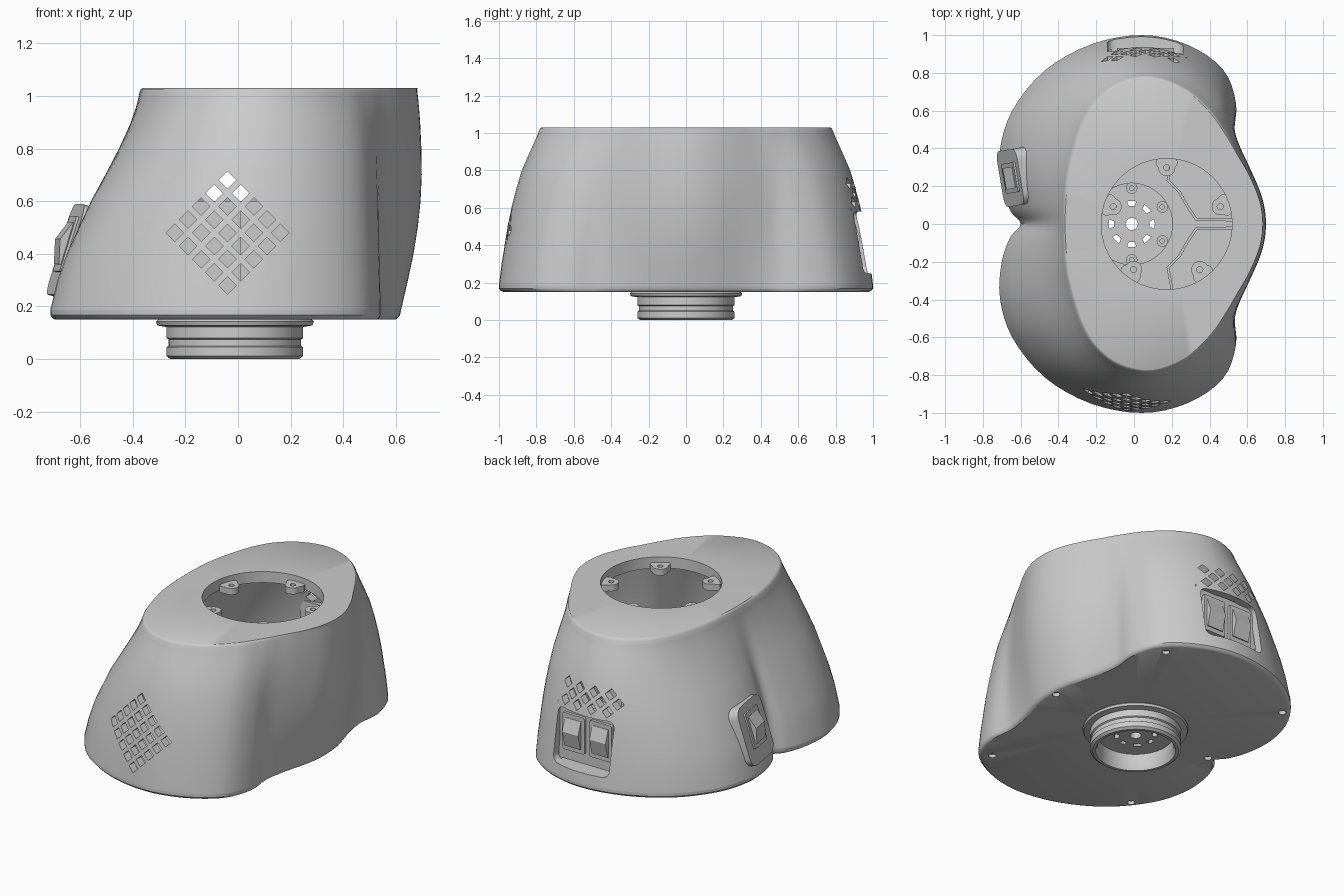
import bpy, bmesh, math
from mathutils import Matrix, Vector

if "Cube" in bpy.data.objects:
    bpy.data.objects.remove(bpy.data.objects["Cube"], do_unlink=True)

GREY = (0.6, 0.6, 0.6, 1)
mat = bpy.data.materials.new("grey plastic")
mat.use_nodes = True
mat.diffuse_color = GREY
mat.node_tree.nodes["Principled BSDF"].inputs["Base Color"].default_value = GREY


# ---------- helpers ----------
def finish(name, bm, smooth=True):
    bmesh.ops.recalc_face_normals(bm, faces=bm.faces)
    mesh = bpy.data.meshes.new(name)
    bm.to_mesh(mesh)
    bm.free()
    mesh.materials.append(mat)
    ob = bpy.data.objects.new(name, mesh)
    bpy.context.collection.objects.link(ob)
    if smooth:
        shade(ob)
    return ob


def activate(ob):
    bpy.ops.object.select_all(action='DESELECT')
    ob.select_set(True)
    bpy.context.view_layer.objects.active = ob


def shade(ob):
    activate(ob)
    bpy.ops.object.shade_smooth_by_angle(angle=math.radians(32))


def loft(name, rings, closed=True):
    """Skin a list of equal rings; closed joins last to first, else cap the ends."""
    bm = bmesh.new()
    loops = [[bm.verts.new(p) for p in ring] for ring in rings]
    n = len(loops[0])
    pairs = list(zip(loops, loops[1:]))
    if closed:
        pairs.append((loops[-1], loops[0]))
    for a, b in pairs:
        for i in range(n):
            j = (i + 1) % n
            bm.faces.new((a[i], a[j], b[j], b[i]))
    if not closed:
        bm.faces.new(loops[0])
        bm.faces.new(loops[-1])
    return finish(name, bm)


def circle(x, y, r, z, n=64):
    return [(x + r * math.cos(k * math.tau / n), y + r * math.sin(k * math.tau / n), z)
            for k in range(n)]


def lathe(name, x, y, profile, closed=True, n=64):
    return loft(name, [circle(x, y, r, z, n) for r, z in profile], closed)


def frame(pos, normal):
    """Matrix with local x = width, y = up the wall, z = outward."""
    n = Vector(normal).normalized()
    up = (Vector((0, 0, 1)) - n * n.z).normalized()
    m = Matrix((up.cross(n), up, n)).transposed().to_4x4()
    m.translation = pos
    return m


def box(name, m, w, h, d, r=0.0):
    """Box centred on a frame, corners around the outward axis rounded by r."""
    bm = bmesh.new()
    bmesh.ops.create_cube(bm, size=1)
    bmesh.ops.scale(bm, vec=(w, h, d), verts=bm.verts)
    if r:
        edges = [e for e in bm.edges if abs(e.verts[0].co.z - e.verts[1].co.z) > d / 2]
        bmesh.ops.bevel(bm, geom=edges, offset=r, segments=5, profile=.5, affect='EDGES')
    bm.transform(m)
    return finish(name, bm)


def cut(ob, cutter):
    mod = ob.modifiers.new("cut", 'BOOLEAN')
    mod.object, mod.operation, mod.solver = cutter, 'DIFFERENCE', 'EXACT'
    activate(ob)
    bpy.ops.object.modifier_apply(modifier=mod.name)
    bpy.data.objects.remove(cutter, do_unlink=True)
    shade(ob)


def outline(half, sub=4):
    """Mirror a half outline across y and smooth it."""
    pts = [Vector(p) for p in half + [(x, -y) for x, y in half[-2:0:-1]]]
    out, n = [], len(pts)
    for i in range(n):
        a, b, c, d = (pts[(i + k) % n] for k in (-1, 0, 1, 2))
        for s in range(sub):
            t = s / sub
            out.append(0.5 * (2 * b + (c - a) * t + (2 * a - 5 * b + 4 * c - d) * t ** 2
                              + (3 * b - a - 3 * c + d) * t ** 3))
    return out


# ---------- body shell ----------
base = outline([(.62, 0), (.605, .15), (.555, .33), (.53, .48), (.54, .64), (.47, .82),
                (.28, .95), (.04, 1), (-.23, .95), (-.475, .81), (-.645, .6), (-.71, .39),
                (-.70, .2), (-.655, .07), (-.60, 0)])
top = outline([(.67, 0), (.655, .12), (.605, .25), (.545, .36), (.485, .47), (.41, .58),
               (.28, .70), (.1, .77), (-.07, .74), (-.19, .65), (-.26, .54), (-.31, .40),
               (-.345, .26), (-.36, .12), (-.365, 0)])
# height, blend on the left side, blend elsewhere
LEVELS = [(.187, 0, 0), (.3, .07, .06), (.4, .16, .13), (.5, .28, .2), (.6, .4, .29),
          (.7, .55, .4), (.8, .7, .53), (.9, .84, .72), (.96, .91, .84), (.99, .94, .9),
          (1.015, .96, .94), (1.026, .98, .97), (1.03, 1, 1)]


def section(z, tl, t, s=1.0):
    ring = []
    for b, c in zip(base, top):
        w = min(1, max(0, (.1 - b.x) / .5))
        x = b.x + (c.x - b.x) * (t + (tl - t) * w * w * (3 - 2 * w))
        y = b.y + (c.y - b.y) * t
        if b.x > .4:
            x += .06 * math.sin(math.pi * (z - .187) / .9) * max(0, 1 - (y / .5) ** 2)
        ring.append((.05 + (x - .05) * s, y * s, z))
    return ring


HX, HR = .173, .346


def around(x0, r, z):
    """Circle whose points face those of the outline."""
    ring = []
    for c in top:
        a = math.atan2(c.y, c.x - x0)
        ring.append((x0 + r * math.cos(a), r * math.sin(a), z))
    return ring


outer = [section(*lv) for lv in LEVELS]
inner = [section(*lv, s=.95) for lv in reversed(LEVELS[:9])]
body = loft("body_shell", outer + [around(HX, HR, 1.03), around(HX, HR, .96)] + inner)


# ---------- vent grilles and switch opening ----------
def vent(cells, y):
    bm = bmesh.new()
    turn = Matrix.Rotation(math.pi / 4, 4, 'Y') @ Matrix.Diagonal((.047, .32, .047, 1))
    for i, k in cells:
        bmesh.ops.create_cube(bm, size=1, matrix=Matrix.Translation(
            (-.04 + i * .05, y, .48 + k * .05)) @ turn)
    return finish("vent_cutter", bm, False)


cut(body, vent([(i - j, i + j - 4) for i in range(5) for j in range(5)], -.95))
cut(body, vent([(i, k) for k in (3, 4, 5) for i in range(-2, 6) if (i + k) % 2 == 0], .95))
cut(body, box("opening_cutter", frame((.06, 1, .415), (0, 1, 0)), .4, .33, .3, .04))
box("switch_panel", frame((.06, .867, .415), (0, 1, 0)), .44, .37, .03)
box("switch_ledge", frame((.06, .9, .236), (0, 1, 0)), .36, .026, .1)


# ---------- rocker switches ----------
def rocker(name, m, w, h):
    box(name + "_frame", m, w, h, .03, .012)
    a, b = w * .36, h * .38
    rings = [[m @ Vector((x, y, z)) for y, z in
              ((-b, .005), (-b, .022), (b * .1, .046), (b, .018), (b, .005))] for x in (-a, a)]
    loft(name + "_button", rings, closed=False)


for side, x in (("left", .155), ("right", -.035)):
    rocker("back_switch_" + side, frame((x, .885, .43), (0, 1, 0)), .155, .23)

wall = frame((-.618, .25, .405), (-.95, -.16, .3))
box("side_switch_plate", wall, .3, .36, .08, .06)
rocker("side_switch", wall @ Matrix.Translation((0, .02, .035)), .16, .22)

# ---------- base plate with screw holes ----------
NX = -.012


def flat(z, s):
    return section(z, 0, 0, s)


plate = loft("base_plate", [flat(.187, 1), flat(.168, 1), flat(.156, .99), flat(.15, .975),
                            around(NX, .215, .15), around(NX, .215, .187)])
for x, y in ((.58, 0), (-.55, 0), (.41, .77), (.41, -.77), (-.54, .67), (-.54, -.67)):
    cut(plate, lathe("screw_cutter", x, y, [(.022, .1), (.022, .172)], False, 16))

# ---------- neck under the base ----------
lathe("neck", NX, 0, [(.245, 0), (.26, .012), (.26, .045), (.252, .05), (.252, .075),
                      (.26, .08), (.26, .122), (.295, .128), (.3, .142), (.29, .152),
                      (.215, .152), (.215, .03), (.228, 0)])
lathe("hub_rim", NX, 0, [(.122, .1), (.22, .1), (.22, .17), (.122, .17)])
lathe("hub_centre", NX, 0, [(.032, .1), (.095, .1), (.095, .17), (.032, .17)])
for k in range(8):
    a = (k + .5) * math.tau / 8
    c, s = math.cos(a), math.sin(a)
    box(f"hub_spoke_{k}", frame((NX + .108 * c, .108 * s, .135), (c, s, 0)), .045, .07, .04)
for k, (x, y) in enumerate(((NX, .19), (NX, -.19), (.15, .09), (.15, -.09))):
    lathe(f"hub_screw_{k}", x, y, [(.012, .17), (.03, .17), (.03, .2), (.012, .2)], n=20)

# ---------- inner partition walls ----------
path = [(.2, .34), (.18, .23), (.24, .17), (.28, .1), (.33, .025), (.56, .02)]
for side, sy in (("back", 1), ("front", -1)):
    for k, (p, q) in enumerate(zip(path, path[1:])):
        a, b = Vector((p[0], p[1] * sy, .32)), Vector((q[0], q[1] * sy, .32))
        n = (b - a).cross(Vector((0, 0, 1)))
        box(f"partition_{side}_{k}", frame((a + b) / 2, n), (b - a).length + .008, .28, .014)
box("inner_panel", frame((-.2, .4, .39), (0, -1, 0)), .42, .42, .02)

# ---------- mounting lugs inside the top hole ----------
for k in range(5):
    d = math.pi / 2 + k * math.tau / 5
    c, s = math.cos(d), math.sin(d)
    edge, hole = [], []
    for j in range(24):
        a = j * math.tau / 24
        u, v = .045 * math.cos(a), .045 * math.sin(a)
        if u < 0:
            u, v = u * 1.3, v * (1 - math.cos(a))
        for ring, p, q in ((edge, u, v), (hole, .016 * math.cos(a), .016 * math.sin(a))):
            r = .298 - p
            ring.append((HX + r * c - q * s, r * s + q * c))
    loft(f"mounting_lug_{k}", [[(x, y, z) for x, y in ring] for ring, z in
                               ((edge, .955), (edge, .995), (hole, .995), (hole, .955))])
